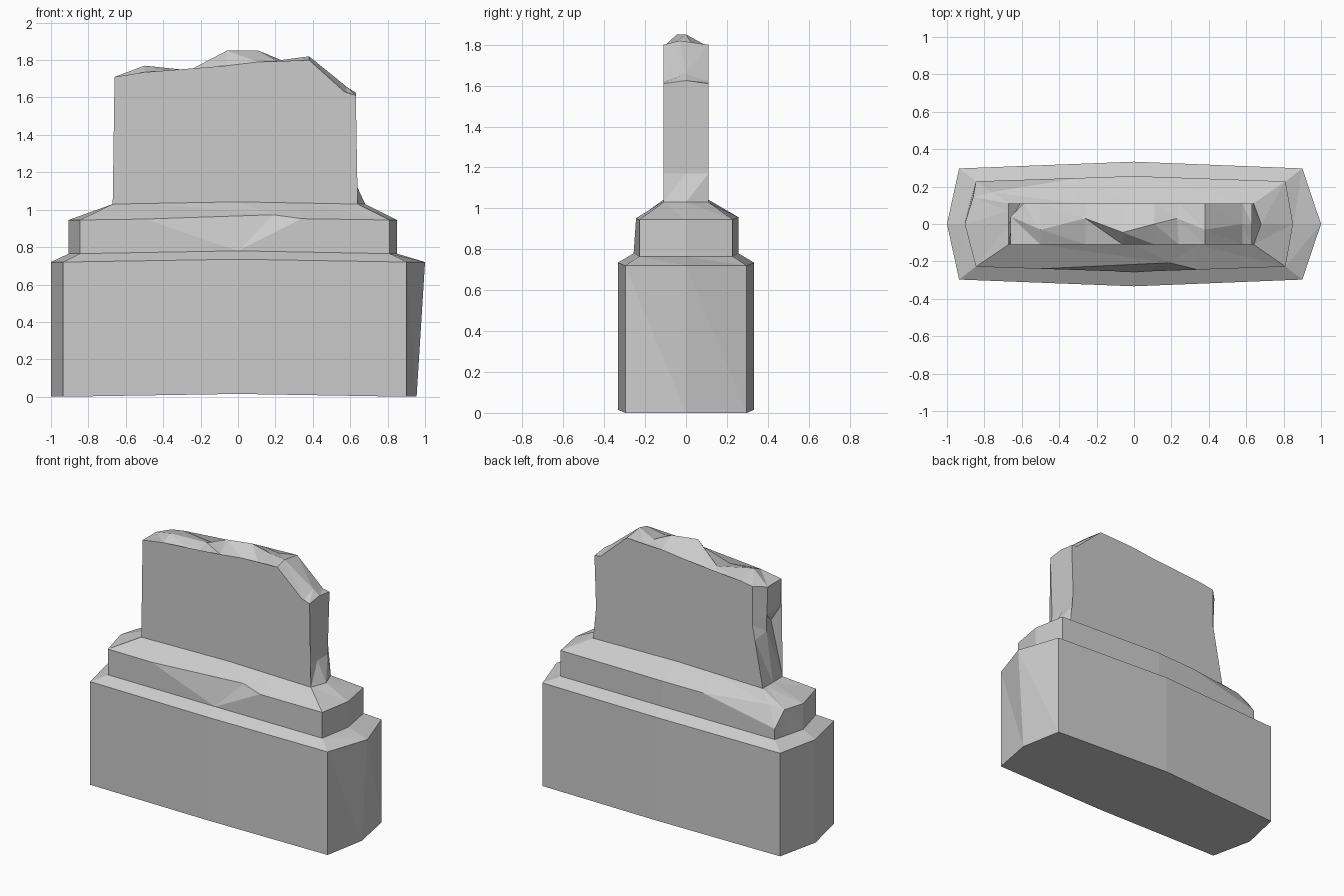
import bpy, bmesh, math

if "Cube" in bpy.data.objects:
    bpy.data.objects.remove(bpy.data.objects["Cube"])


def strip(bm, a, b, closed=False, flip=()):
    """Join two rows of points with triangles; flip swaps the diagonal."""
    n = len(a)
    for i in range(n if closed else n - 1):
        j = (i + 1) % n
        if i in flip:
            tris = ((a[i], a[j], b[j]), (a[i], b[j], b[i]))
        else:
            tris = ((a[i], a[j], b[i]), (a[j], b[j], b[i]))
        for t in tris:
            if len(set(t)) == 3:
                bm.faces.new([bm.verts.new(p) for p in t])


def finish(bm, name):
    bmesh.ops.remove_doubles(bm, verts=bm.verts[:], dist=0.0005)
    bmesh.ops.dissolve_limit(bm, angle_limit=math.radians(0.6),
                             verts=bm.verts[:], edges=bm.edges[:])
    bmesh.ops.recalc_face_normals(bm, faces=bm.faces[:])
    me = bpy.data.meshes.new(name)
    bm.to_mesh(me)
    bm.free()
    ob = bpy.data.objects.new(name, me)
    bpy.context.collection.objects.link(ob)
    return ob


def ring(xl, xr, cl, cr, yc, ym, z, zm):
    """Bowed block outline: four corners, bowed middles, extra chip points."""
    def along(x, s):
        t = x / cl if x < 0 else x / cr
        return (x, s * (ym + (yc - ym) * t), zm + (z - zm) * t)
    f = [along(x, -1) for x in (cl, -0.5, 0, 0.34, cr)]
    b = [along(x, 1) for x in (cr, 0, -0.3, cl)]
    k = 0.37
    left = (cl + (xl - cl) * k, yc * (1 - k), z)
    return f + [(xr, 0, z)] + b + [left, (xl, 0, z)]


# Plinth: lower block, step, upper block with two chips, sloped shoulder
r0 = ring(-1, 0.955, -0.935, 0.90, 0.297, 0.333, 0, 0.015)
r1 = ring(-1, 1, -0.935, 0.90, 0.297, 0.333, 0.72, 0.735)
r2 = ring(-0.905, 0.85, -0.845, 0.81, 0.228, 0.256, 0.765, 0.78)
r3 = ring(-0.905, 0.85, -0.845, 0.81, 0.228, 0.256, 0.945, 0.957)
r3[2] = (0.19, -0.207, 0.973)            # front chip
r3[9] = (-0.845, 0.228, 0.84)            # broken back left corner
r3[10] = (-0.86, 0.143, 0.945)
r3b = list(r3)
r3b[9] = (-0.76, 0.17, 0.965)
r4 = ring(-0.67, 0.68, -0.67, 0.64, 0.11, 0.11, 1.03, 1.042)
bm = bmesh.new()
bm.faces.new([bm.verts.new(p) for p in r0])
for a, b in ((r0, r1), (r1, r2), (r2, r3), (r3, r3b), (r3b, r4)):
    strip(bm, a, b, True, flip=(2,))
finish(bm, "plinth")

# Broken slab: left and right side columns from top to bottom
Y = 0.11
left = [
    [(-0.66, -Y, 1.71), (-0.65, -Y, 1.51), (-0.58, -Y, 1.40), (-0.67, -Y, 1.03)],
    [(-0.66, 0.04, 1.71), (-0.652, 0.04, 1.51), (-0.65, 0.04, 1.40), (-0.67, 0, 1.03)],
    [(-0.59, Y, 1.72), (-0.59, Y, 1.45), (-0.609, Y, 1.35), (-0.67, Y, 1.03)],
]
right = [[(0.63, y, zt), (0.615, y, 1.17), (xb, y, 1.03)]
         for y, zt, xb in ((-Y, 1.61, 0.64), (0, 1.625, 0.68), (Y, 1.61, 0.64))]
# Ragged top: shared front and back profile with a wandering ridge
edge = [(-0.5, 1.735), (-0.26, 1.71), (-0.06, 1.77), (0.11, 1.79),
        (0.24, 1.775), (0.38, 1.80), (0.58, 1.62)]
crest = [(-0.5, -0.03, 1.77), (-0.26, 0.03, 1.745), (-0.06, -0.045, 1.85),
         (0.11, 0, 1.85), (0.23, 0.03, 1.80), (0.38, -0.03, 1.82), (0.58, 0, 1.658)]
tops = [[left[i][0]] + m + [right[i][0]] for i, m in enumerate((
    [(x, -Y, z) for x, z in edge], crest, [(x, Y, z) for x, z in edge]))]
bm = bmesh.new()
for rows in (left, right, tops):
    strip(bm, rows[0], rows[1])
    strip(bm, rows[1], rows[2])
# Flat front and back faces
for i, y in ((0, -Y), (2, Y)):
    loop = tops[i] + right[i][1:] + [(0, y, 1.042)] + left[i][:0:-1]
    f = bm.faces.new([bm.verts.new(p) for p in loop])
    bmesh.ops.triangulate(bm, faces=[f])
finish(bm, "broken_slab")
